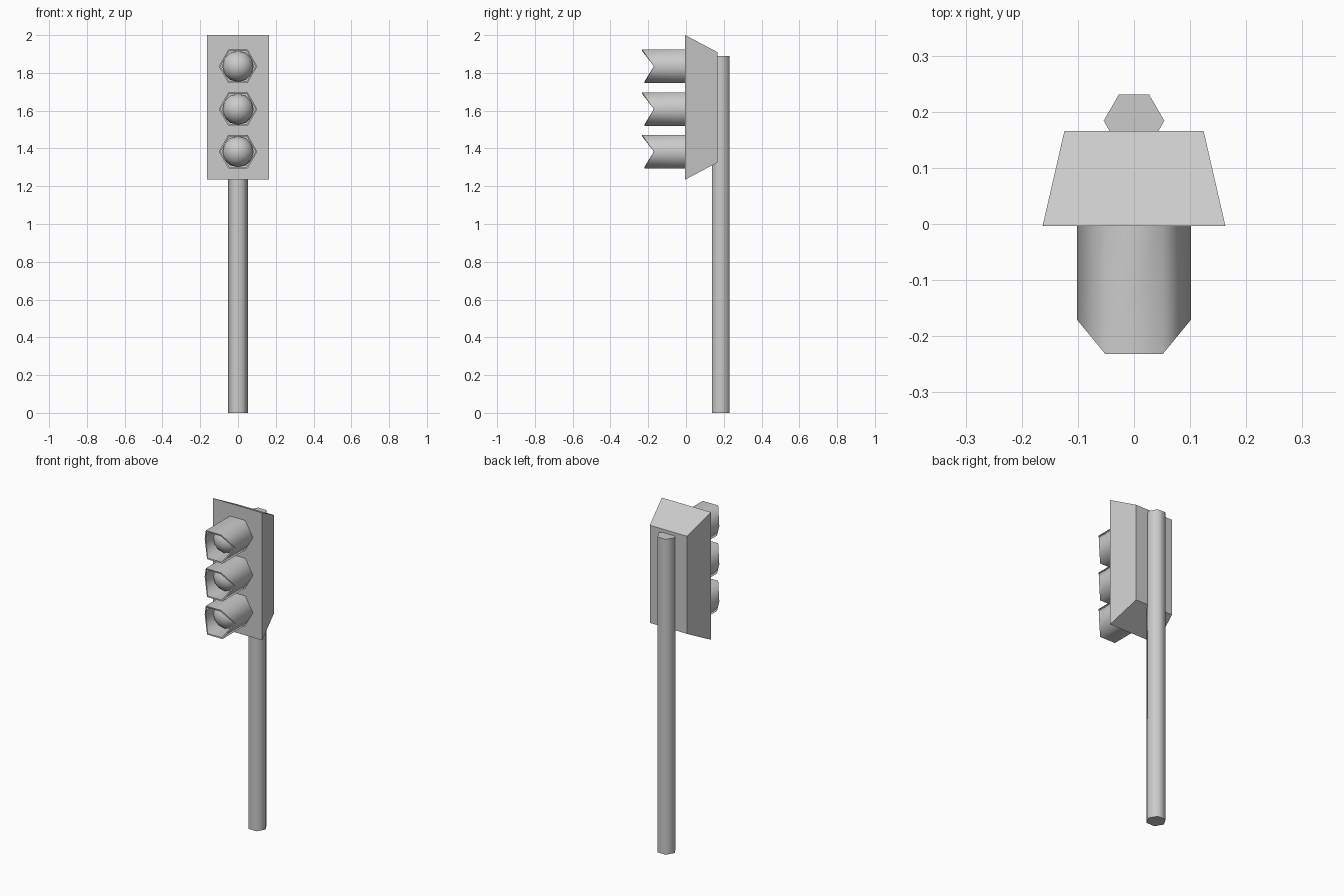
import bpy, bmesh, math

if "Cube" in bpy.data.objects:
    bpy.data.objects.remove(bpy.data.objects["Cube"])


def finish(name, bm, smooth=True):
    bmesh.ops.recalc_face_normals(bm, faces=bm.faces)
    mesh = bpy.data.meshes.new(name)
    bm.to_mesh(mesh)
    bm.free()
    obj = bpy.data.objects.new(name, mesh)
    bpy.context.collection.objects.link(obj)
    if smooth:
        bpy.ops.object.select_all(action='DESELECT')
        obj.select_set(True)
        bpy.context.view_layer.objects.active = obj
        bpy.ops.object.shade_smooth_by_angle(angle=math.radians(65))
    return obj


def loft(bm, rings, closed=False):
    # Bridge consecutive vertex rings; optionally join last to first
    n = len(rings[0])
    pairs = list(zip(rings, rings[1:]))
    if closed:
        pairs.append((rings[-1], rings[0]))
    for a, b in pairs:
        for i in range(n):
            j = (i + 1) % n
            bm.faces.new((a[i], a[j], b[j], b[i]))


def hexagon(r):
    return [(r * math.cos(k * math.pi / 3), r * math.sin(k * math.pi / 3)) for k in range(6)]


# Hexagonal pole
bm = bmesh.new()
rings = [[bm.verts.new((x, 0.184 + y, z)) for x, y in hexagon(0.054)] for z in (0, 1.89)]
loft(bm, rings)
for ring in rings:
    bm.faces.new(ring)
finish("pole", bm)

# Tapered signal housing, wide at the front
bm = bmesh.new()
rings = []
for y, hx, z0, z1 in ((-0.004, 0.163, 1.235, 2.0), (0.166, 0.124, 1.325, 1.91)):
    rings.append([bm.verts.new((x, y, z)) for x, z in ((-hx, z0), (hx, z0), (hx, z1), (-hx, z1))])
loft(bm, rings)
for ring in rings:
    bm.faces.new(ring)
finish("housing", bm, smooth=False)


def rim_y(z):
    # Visor front edge: long on top, short underneath
    return -0.17 - z * (0.062 if z > 0 else -0.05) / 0.0883


for label, zc in (("top", 1.835), ("middle", 1.608), ("bottom", 1.383)):
    # Hexagonal visor tube with a slanted rim
    bm = bmesh.new()
    outer, inner = hexagon(0.102), hexagon(0.093)
    rings = []
    for profile, front in ((outer, False), (outer, True), (inner, True), (inner, False)):
        rings.append([bm.verts.new((x, rim_y(oz) if front else -0.002, zc + z))
                      for (x, z), (ox, oz) in zip(profile, outer)])
    loft(bm, rings, closed=True)
    finish(label + "_visor", bm)

    # Round lens inside the visor
    bm = bmesh.new()
    bmesh.ops.create_uvsphere(bm, u_segments=12, v_segments=10, radius=0.083)
    for v in bm.verts:
        x, y, z = v.co
        v.co = (x, -0.09 - z, zc + y)
    finish(label + "_lens", bm)
